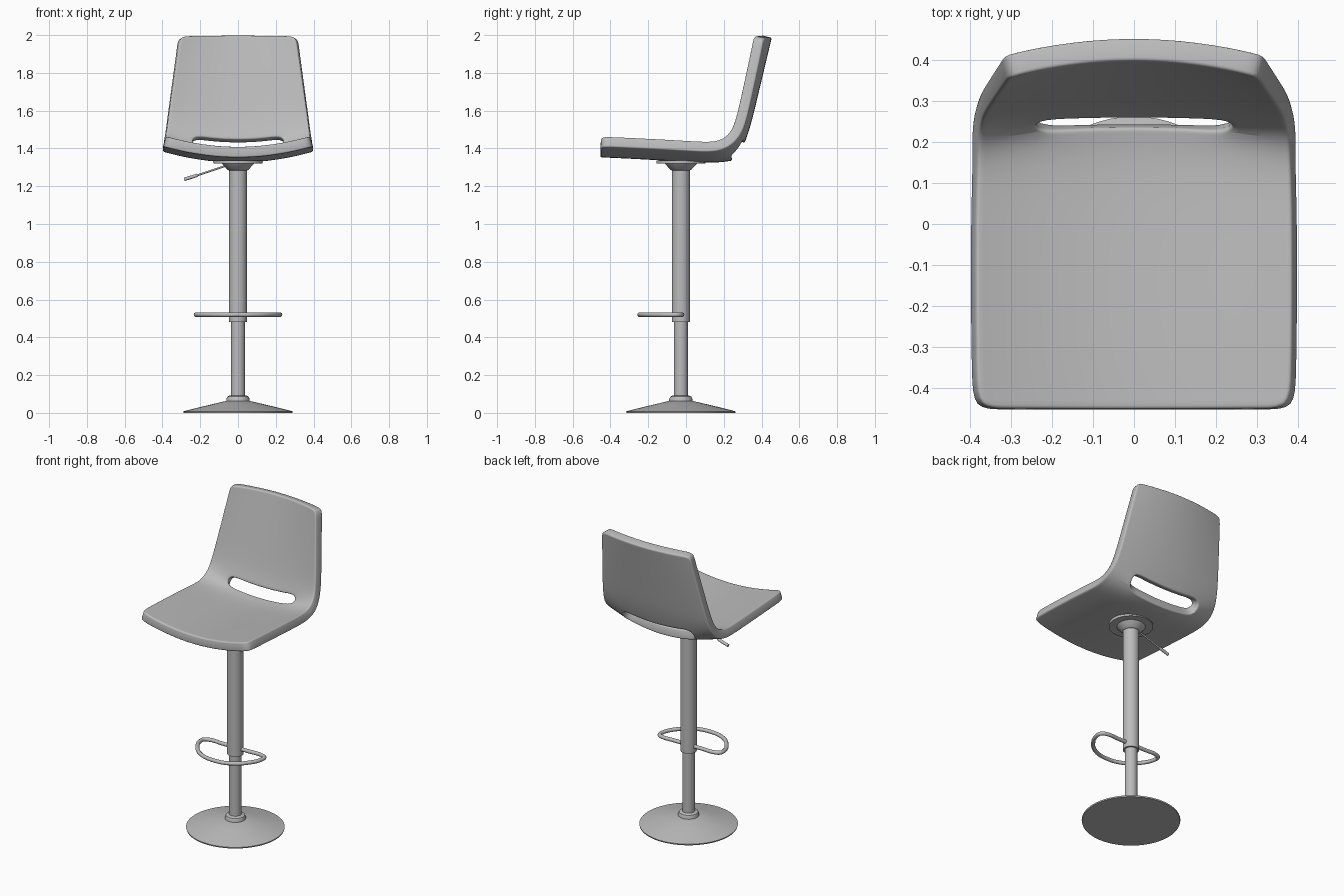
import bpy, bmesh, math
from mathutils import Vector

if "Cube" in bpy.data.objects:
    bpy.data.objects.remove(bpy.data.objects["Cube"])

CY = -0.027  # column axis

grey = bpy.data.materials.new("satin grey")
grey.diffuse_color = (0.5, 0.5, 0.5, 1)
grey.use_nodes = True
grey.node_tree.nodes["Principled BSDF"].inputs["Base Color"].default_value = grey.diffuse_color


def finish(obj, angle=35):
    obj.data.materials.append(grey)
    bpy.ops.object.select_all(action='DESELECT')
    bpy.context.view_layer.objects.active = obj
    obj.select_set(True)
    if obj.type == 'MESH':
        bpy.ops.object.shade_smooth_by_angle(angle=math.radians(angle))


def add_mesh(name, bm):
    me = bpy.data.meshes.new(name)
    bm.to_mesh(me)
    bm.free()
    obj = bpy.data.objects.new(name, me)
    bpy.context.collection.objects.link(obj)
    return obj


def lathe(name, profile, steps=48):
    """Closed turned part from (radius, z) points, bottom to top."""
    bm = bmesh.new()
    rings = [[bm.verts.new((r * math.cos(a), CY + r * math.sin(a), z))
              for a in (2 * math.pi * i / steps for i in range(steps))]
             for r, z in profile]
    for lo, hi in zip(rings, rings[1:]):
        for i in range(steps):
            j = (i + 1) % steps
            bm.faces.new((lo[i], lo[j], hi[j], hi[i]))
    bm.faces.new(rings[0][::-1])
    bm.faces.new(rings[-1])
    obj = add_mesh(name, bm)
    finish(obj)
    return obj


def rod(name, a, b, radius):
    a, b = Vector(a), Vector(b)
    bpy.ops.mesh.primitive_cylinder_add(vertices=16, radius=radius, depth=(b - a).length,
                                        location=(a + b) / 2)
    obj = bpy.context.object
    obj.name = name
    obj.rotation_euler = (b - a).to_track_quat('Z', 'Y').to_euler()
    finish(obj)


# Seat shell rows: centre (y, z), side edge (y, z), half width
rows = [
    (-0.452, 1.408, -0.450, 1.464, 0.380),
    (-0.370, 1.405, -0.370, 1.461, 0.384),
    (-0.200, 1.396, -0.200, 1.453, 0.386),
    (-0.030, 1.386, -0.030, 1.444, 0.386),
    (0.100, 1.380, 0.090, 1.436, 0.384),
    (0.180, 1.381, 0.160, 1.438, 0.381),
    (0.236, 1.390, 0.210, 1.460, 0.379),
    (0.258, 1.448, 0.243, 1.500, 0.376),
    (0.288, 1.530, 0.266, 1.560, 0.369),
    (0.324, 1.680, 0.295, 1.690, 0.350),
    (0.362, 1.840, 0.327, 1.840, 0.328),
    (0.387, 1.945, 0.348, 1.940, 0.313),
    (0.400, 1.999, 0.358, 1.994, 0.306),
]
SLOT_ROW = 6
cols = [-1, -0.82, -0.64, -0.4, -0.2, 0, 0.2, 0.4, 0.64, 0.82, 1]

bm = bmesh.new()
grid = []
for yc, zc, ye, ze, w in rows:
    grid.append([bm.verts.new((u * w, yc + (ye - yc) * u * u, zc + (ze - zc) * u * u))
                 for u in cols])
for r in range(len(rows) - 1):
    for c in range(len(cols) - 1):
        if r == SLOT_ROW and abs(cols[c] + cols[c + 1]) / 2 < 0.64:
            continue  # open slot between seat and back
        bm.faces.new((grid[r][c], grid[r][c + 1], grid[r + 1][c + 1], grid[r + 1][c]))
shell = add_mesh("seat_shell", bm)
sub = shell.modifiers.new("smooth", 'SUBSURF')
sub.levels = sub.render_levels = 2
sub.boundary_smooth = 'ALL'
thick = shell.modifiers.new("thickness", 'SOLIDIFY')
thick.thickness = 0.056
thick.offset = -1
bev = shell.modifiers.new("rim", 'BEVEL')
bev.width = 0.012
bev.segments = 3
bev.limit_method = 'ANGLE'
bev.angle_limit = math.radians(50)
finish(shell, 40)

# Pedestal
lathe("base_disc", [(0.288, 0), (0.29, 0.008), (0.22, 0.026), (0.14, 0.045), (0.06, 0.064)], 64)
lathe("base_collar", [(0.062, 0.055), (0.062, 0.072), (0.056, 0.086), (0.044, 0.092)])
lathe("lower_post", [(0.037, 0.06), (0.037, 0.52)])
lathe("upper_post", [(0.048, 0.482), (0.048, 1.30)])
lathe("seat_mount", [(0.048, 1.284), (0.056, 1.288), (0.085, 1.320), (0.085, 1.328)])
lathe("mount_plate", [(0.13, 1.319), (0.13, 1.336)])

# Height lever with a thicker grip
rod("lever", (-0.04, CY, 1.316), (-0.24, CY, 1.250), 0.005)
rod("lever_grip", (-0.215, CY, 1.258), (-0.285, CY, 1.236), 0.009)

# D-shaped foot ring
half = [(0.10, -0.024), (0.185, -0.024), (0.217, -0.040), (0.220, -0.080),
        (0.185, -0.152), (0.110, -0.220)]
path = [(0, -0.024)] + half + [(0, -0.246)] + [(-x, y) for x, y in reversed(half)]
cu = bpy.data.curves.new("foot_ring", 'CURVE')
cu.dimensions = '3D'
cu.bevel_depth = 0.012
cu.bevel_resolution = 3
cu.resolution_u = 6
sp = cu.splines.new('BEZIER')
sp.bezier_points.add(len(path) - 1)
sp.use_cyclic_u = True
for p, (x, y) in zip(sp.bezier_points, path):
    p.co = (x, y, 0.52)
    p.handle_left_type = p.handle_right_type = 'AUTO'
ring = bpy.data.objects.new("foot_ring", cu)
bpy.context.collection.objects.link(ring)
finish(ring)
